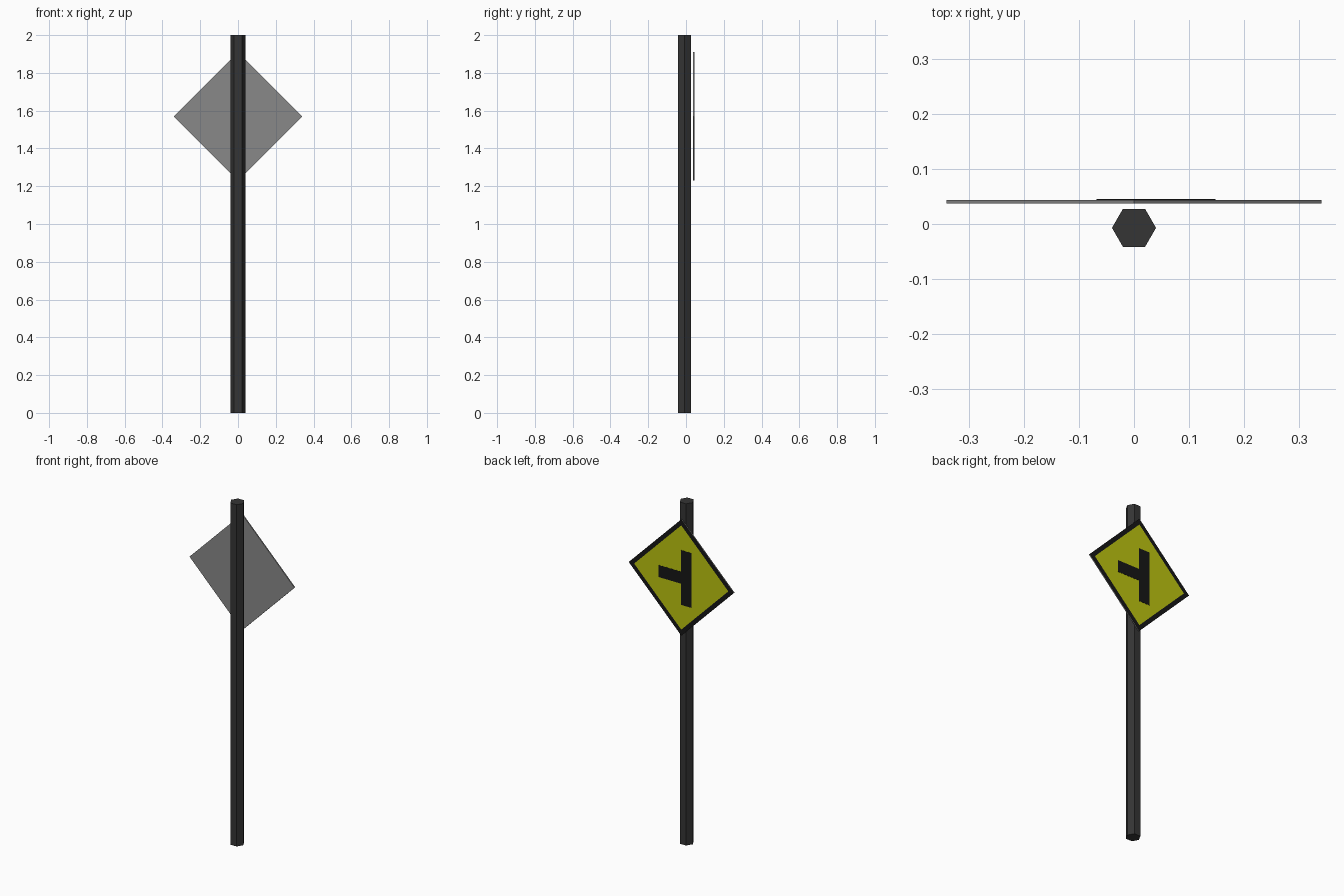
import bpy, bmesh, math

if "Cube" in bpy.data.objects:
    bpy.data.objects.remove(bpy.data.objects["Cube"])

SIGN_Z = 1.57      # centre height of the plate
HALF_DIAG = 0.34   # half diagonal of the diamond


def material(name, rgb):
    m = bpy.data.materials.new(name)
    m.diffuse_color = (*rgb, 1)
    m.use_nodes = True
    m.node_tree.nodes["Principled BSDF"].inputs["Base Color"].default_value = m.diffuse_color
    return m


dark_grey = material("dark_grey", (0.035, 0.035, 0.035))
plate_grey = material("plate_grey", (0.25, 0.25, 0.25))
black = material("black", (0.008, 0.008, 0.008))
yellow = material("yellow", (0.5, 0.55, 0.005))


def prism(name, outline, y0, y1, mats):
    """Extrude an x-z outline from y0 to y1; returns object, bmesh and its +y face."""
    bm = bmesh.new()
    face = bm.faces.new([bm.verts.new((x, y0, z)) for x, z in outline])
    ext = bmesh.ops.extrude_face_region(bm, geom=[face], use_keep_orig=True)
    for v in ext["geom"]:
        if isinstance(v, bmesh.types.BMVert):
            v.co.y = y1
    bmesh.ops.recalc_face_normals(bm, faces=bm.faces[:])
    obj = bpy.data.objects.new(name, bpy.data.meshes.new(name))
    bpy.context.collection.objects.link(obj)
    for m in mats:
        obj.data.materials.append(m)
    bm.normal_update()
    return obj, bm, max(bm.faces, key=lambda f: f.calc_center_median().y)


def finish(obj, bm):
    bm.to_mesh(obj.data)
    bm.free()


# Hexagonal pole
bpy.ops.mesh.primitive_cylinder_add(vertices=6, radius=0.04, depth=2,
                                    location=(0, -0.007, 1),
                                    rotation=(0, 0, math.radians(30)))
pole = bpy.context.object
pole.name = "pole"
pole.data.materials.append(dark_grey)

# Diamond plate with a black border and yellow centre on its +y side
diamond = [(HALF_DIAG, SIGN_Z), (0, SIGN_Z + HALF_DIAG),
           (-HALF_DIAG, SIGN_Z), (0, SIGN_Z - HALF_DIAG)]
plate, bm, face = prism("sign_plate", diamond, 0.037, 0.044,
                        [plate_grey, black, yellow])
rim = bmesh.ops.inset_individual(bm, faces=[face], thickness=0.035)
for f in rim["faces"]:
    f.material_index = 1
face.material_index = 2
finish(plate, bm)

# Side-road symbol: upright bar with a branch towards +x
symbol_outline = [(-0.068, -0.16), (0.002, -0.16), (0.002, -0.036), (0.148, -0.036),
                  (0.148, 0.034), (0.002, 0.034), (0.002, 0.16), (-0.068, 0.16)]
symbol, bm, _ = prism("junction_symbol", [(x, z + SIGN_Z) for x, z in symbol_outline],
                      0.0435, 0.045, [black])
finish(symbol, bm)
